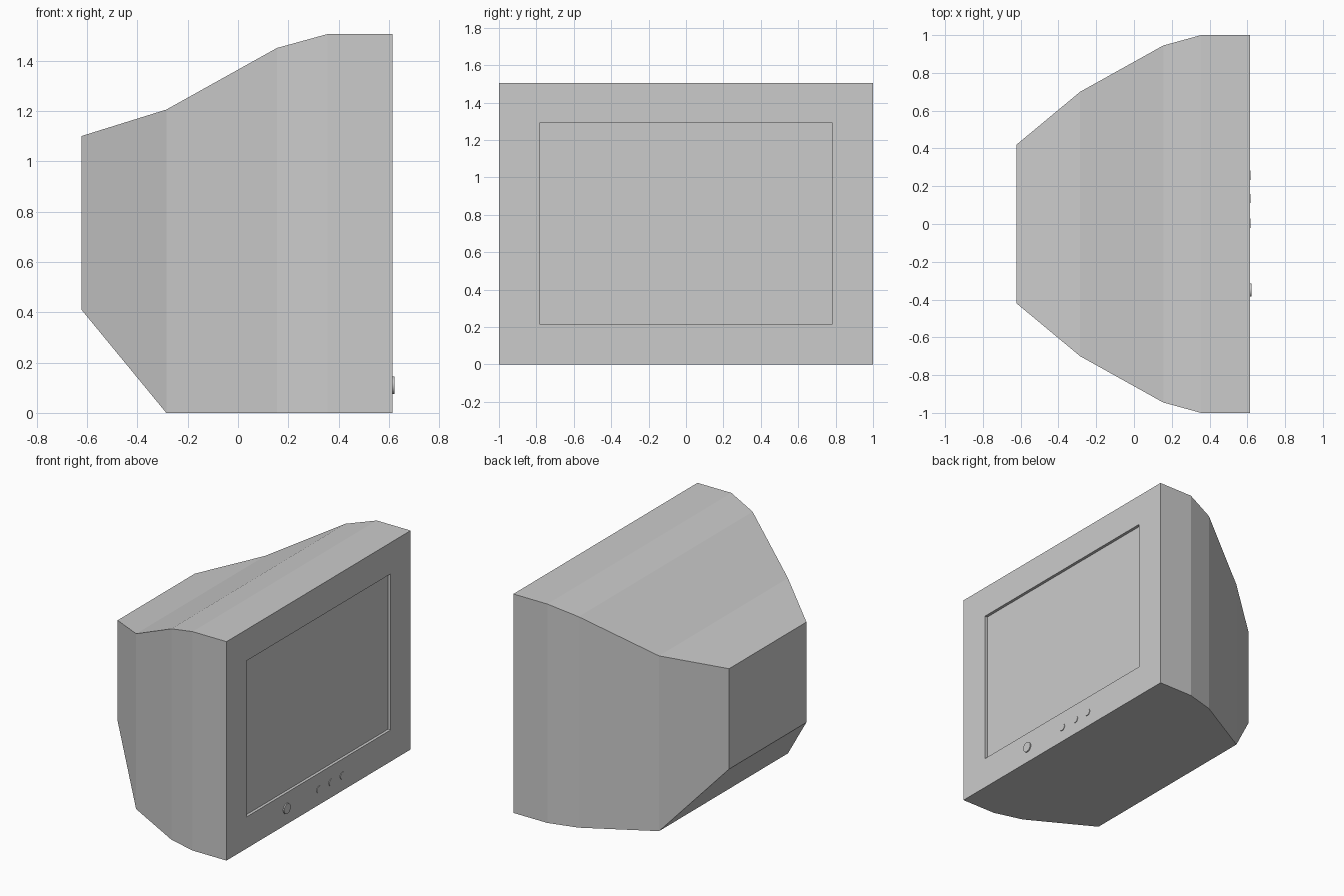
import bpy, bmesh, math

if "Cube" in bpy.data.objects:
    bpy.data.objects.remove(bpy.data.objects["Cube"])

FRONT = 0.613   # x of the screen-side face


def finish(bm, name):
    bmesh.ops.recalc_face_normals(bm, faces=bm.faces)
    mesh = bpy.data.meshes.new(name)
    bm.to_mesh(mesh)
    bm.free()
    obj = bpy.data.objects.new(name, mesh)
    bpy.context.collection.objects.link(obj)
    return obj


def ring(bm, x, half, z0, z1):
    return [bm.verts.new((x, y, z)) for y, z in
            ((-half, z0), (half, z0), (half, z1), (-half, z1))]


def bridge(bm, a, b):
    for i in range(4):
        j = (i + 1) % 4
        bm.faces.new((a[i], a[j], b[j], b[i]))


# Cabinet: rectangular sections from back to front, then the screen recess
bm = bmesh.new()
sections = [(-0.622, 0.42, 0.41, 1.10), (-0.285, 0.70, 0.0, 1.205),
            (0.155, 0.945, 0.0, 1.45), (0.355, 1.0, 0.0, 1.505),
            (FRONT, 1.0, 0.0, 1.505),
            (FRONT, 0.783, 0.217, 1.29), (FRONT - 0.02, 0.783, 0.217, 1.29)]
rings = [ring(bm, *s) for s in sections]
for a, b in zip(rings, rings[1:]):
    bridge(bm, a, b)
bm.faces.new(rings[0])
bm.faces.new(rings[-1])
finish(bm, "cabinet")


# Round controls below the screen
def button(name, y, z, radius, height):
    sink = 0.005
    bpy.ops.mesh.primitive_cylinder_add(
        vertices=24, radius=radius, depth=height + sink,
        location=(FRONT + (height - sink) / 2, y, z),
        rotation=(0, math.pi / 2, 0))
    obj = bpy.context.object
    obj.name = name
    bpy.ops.object.shade_smooth_by_angle(angle=math.radians(30))


button("power_button", -0.35, 0.11, 0.035, 0.008)
for i, y in enumerate((0.003, 0.135, 0.258)):
    button(f"control_button_{i + 1}", y, 0.105, 0.025, 0.004)
